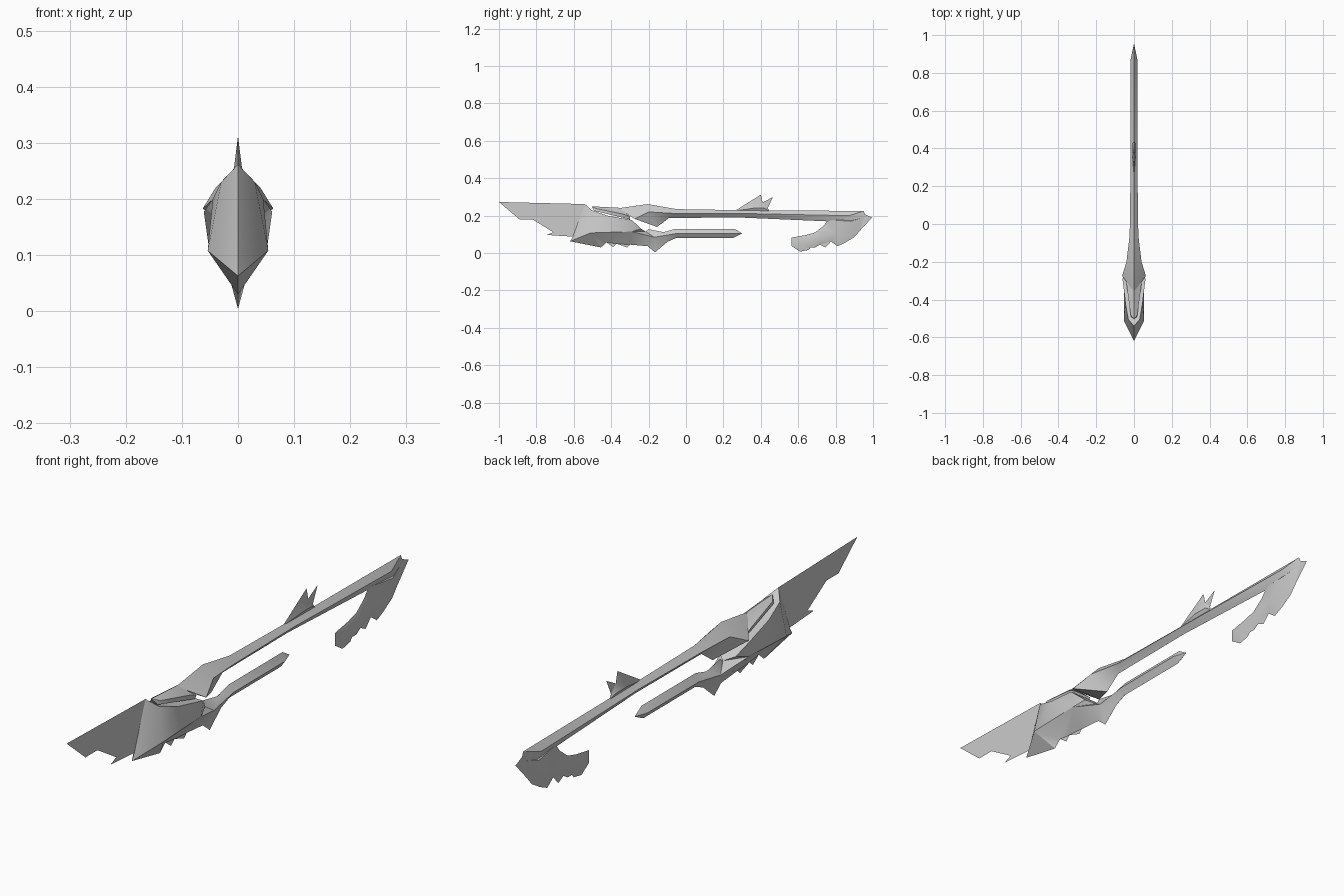
import bpy
import bmesh
import math
from mathutils import Vector
from mathutils.geometry import delaunay_2d_cdt

default_cube = bpy.data.objects.get("Cube")
if default_cube:
    bpy.data.objects.remove(default_cube, do_unlink=True)


def make_material(name, color):
    material = bpy.data.materials.new(name)
    material.use_nodes = True
    material.diffuse_color = color
    shader = material.node_tree.nodes["Principled BSDF"]
    shader.inputs["Base Color"].default_value = color
    return material


steel = make_material("grey_steel", (0.6, 0.6, 0.6, 1))


def faceted_plate(name, outline, ridges=()):
    """Symmetric plate from a side outline (y, z, optional half width).

    The ridges are lines of (y, z, half width) that swell the plate sideways.
    Outline points without a half width meet on the centre line as a sharp edge.
    """
    points = list(outline)
    count = len(outline)
    edges = [(i, (i + 1) % count) for i in range(count)]
    for ridge in ridges:
        start = len(points)
        points.extend(ridge)
        edges.extend((i, i + 1) for i in range(start, len(points) - 1))

    flat = [Vector(point[:2]) for point in points]
    coords, _, triangles, origins, _, _ = delaunay_2d_cdt(flat, edges, [], 1, 1e-5)

    bm = bmesh.new()
    left, right, by_source = [], [], {}
    for index, (coord, sources) in enumerate(zip(coords, origins)):
        source = points[sources[0]] if sources else ()
        width = source[2] if len(source) > 2 else 0
        vert = bm.verts.new((width, coord.x, coord.y))
        left.append(vert)
        right.append(bm.verts.new((-width, coord.x, coord.y)) if width else vert)
        for item in sources:
            by_source[item] = index

    # Two mirrored sides
    for triangle in triangles:
        for side in (left, right):
            corners = [side[i] for i in triangle]
            if not bm.faces.get(corners):
                bm.faces.new(corners)

    # Rim faces wherever the outline itself has width
    for a, b in edges[:count]:
        a, b = by_source[a], by_source[b]
        rim = list(dict.fromkeys((left[a], left[b], right[b], right[a])))
        if len(rim) > 2 and not bm.faces.get(rim):
            bm.faces.new(rim)

    loose = [vert for vert in bm.verts if not vert.link_faces]
    bmesh.ops.delete(bm, geom=loose, context="VERTS")
    bmesh.ops.recalc_face_normals(bm, faces=bm.faces[:])
    mesh = bpy.data.meshes.new(name)
    bm.to_mesh(mesh)
    bm.free()
    mesh.materials.append(steel)
    plate = bpy.data.objects.new(name, mesh)
    bpy.context.collection.objects.link(plate)

    bpy.ops.object.select_all(action="DESELECT")
    plate.select_set(True)
    bpy.context.view_layer.objects.active = plate
    bpy.ops.object.shade_smooth_by_angle(angle=math.radians(30))
    return plate


# Pointed head with jagged lower edge, running into the lower barrel
faceted_plate(
    "head_and_lower_barrel",
    [(-1, .273), (-.54, .262), (-.505, .23, .03), (-.42, .2, .045),
     (-.29, .177, .061), (-.24, .13, .035), (-.215, .115), (-.2, .128),
     (-.12, .112), (-.055, .13), (.26, .13), (.3, .105), (.25, .08),
     (-.055, .08), (-.1, .06), (-.165, .004), (-.205, .037), (-.3, .045),
     (-.315, .03), (-.37, .05), (-.39, .032), (-.425, .057), (-.455, .03),
     (-.62, .063), (-.605, .088), (-.745, .097), (-.71, .112),
     (-.82, .18), (-.89, .18)],
    [[(-.51, .108, .054), (-.29, .115, .052), (-.17, .085, .022),
      (-.05, .105, .018), (.25, .105, .018)]],
)

# Folded lever lying in the slot behind the head
faceted_plate(
    "slot_lever",
    [(-.505, .25), (-.355, .242), (-.3, .195, .04),
     (-.3, .18, .034), (-.49, .226, .016)],
    [[(-.48, .238, .018), (-.33, .207, .038)]],
)

# Flared neck, long shaft and tail end
faceted_plate(
    "neck_and_shaft",
    [(-.36, .24), (-.205, .262), (-.05, .235), (.26, .23), (.95, .225),
     (.957, .207), (.995, .19), (.93, .12), (.75, .17), (.29, .19),
     (-.09, .188), (-.155, .14), (-.275, .183, .063)],
    [[(-.2, .22, .04), (-.06, .212, .023), (.3, .212, .018),
      (.87, .2, .018)]],
)

# Forked fin on top of the shaft
faceted_plate(
    "top_fin",
    [(.26, .225), (.4, .312), (.41, .27), (.465, .3), (.437, .24), (.45, .222)],
    [[(.36, .24, .009), (.42, .24, .009)]],
)

# Hooked tail with a ragged outer edge
faceted_plate(
    "tail_hook",
    [(.74, .18), (.95, .19), (.985, .18), (.93, .12), (.9, .085), (.85, .055),
     (.81, .037), (.775, .062), (.745, .03), (.715, .045), (.69, .03),
     (.665, .03), (.655, .017), (.61, .008), (.565, .037), (.565, .083),
     (.64, .096), (.69, .11), (.735, .145), (.755, .17)],
    [[(.88, .17, .016), (.8, .105, .013), (.71, .075, .01), (.61, .05, .008)]],
)
